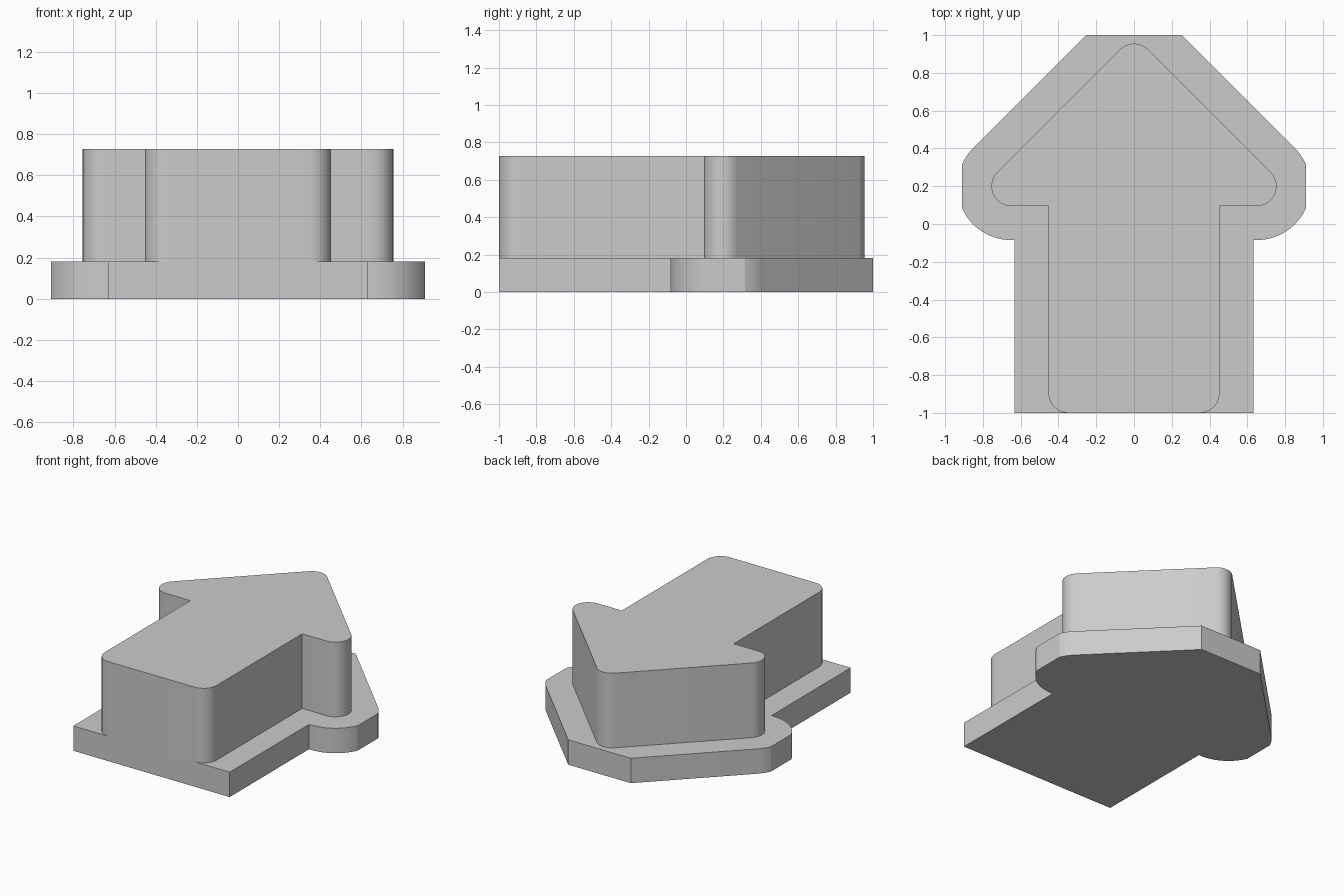
import bpy, bmesh
from math import radians, cos, sin, acos, degrees

cube = bpy.data.objects.get("Cube")
if cube:
    bpy.data.objects.remove(cube, do_unlink=True)

# One plain grey material
grey = bpy.data.materials.new("plain grey")
grey.use_nodes = True
colour = (0.6, 0.6, 0.6, 1)
grey.diffuse_color = colour
grey.node_tree.nodes["Principled BSDF"].inputs["Base Color"].default_value = colour

ROUND = 0.105          # corner radius of the raised arrow
MARGIN = 0.18          # rim of the base around the arrow
BASE_TOP, TOP = 0.182, 0.728
SHAFT = 0.453          # half width of the arrow shaft
WING = (0.65, 0.2)     # centre of the rounded wing corner
TIP = (0, 0.85)        # centre of the rounded tip


def arc(centre, radius, start, end, steps=10):
    angles = [radians(start + (end - start) * i / steps) for i in range(steps + 1)]
    return [(centre[0] + radius * cos(a), centre[1] + radius * sin(a)) for a in angles]


def prism(name, half, bottom, top):
    """Mirror the right-hand outline in x and extrude it upward."""
    outline = half + [(-x, y) for x, y in reversed(half) if x > 1e-5]
    bm = bmesh.new()
    face = bm.faces.new([bm.verts.new((x, y, bottom)) for x, y in outline])
    result = bmesh.ops.extrude_face_region(bm, geom=[face])
    raised = [v for v in result["geom"] if isinstance(v, bmesh.types.BMVert)]
    bmesh.ops.translate(bm, vec=(0, 0, top - bottom), verts=raised)
    bmesh.ops.recalc_face_normals(bm, faces=bm.faces)
    mesh = bpy.data.meshes.new(name)
    bm.to_mesh(mesh)
    bm.free()
    mesh.materials.append(grey)
    obj = bpy.data.objects.new(name, mesh)
    bpy.context.collection.objects.link(obj)
    bpy.ops.object.select_all(action="DESELECT")
    obj.select_set(True)
    bpy.context.view_layer.objects.active = obj
    bpy.ops.object.shade_smooth_by_angle(angle=radians(25))
    return obj


# Raised arrow: rounded shaft end, rounded wings and tip, sharp inner corners
shaft_corner = (SHAFT - ROUND, ROUND - 1)
arrow = arc(shaft_corner, ROUND, -90, 0)
arrow += [(SHAFT, WING[1] - ROUND)]
arrow += arc(WING, ROUND, -90, 45, 14)
arrow += arc(TIP, ROUND, 45, 90)
prism("raised_arrow", arrow, BASE_TOP, TOP)

# Base plate: wider outline, trimmed flat at both wings and at the tip
big = ROUND + MARGIN
trim = 0.91
cut = degrees(acos((trim - WING[0]) / big))
shaft_side = SHAFT + MARGIN
slope_end = WING[0] + WING[1] + big * 2 ** 0.5 - 1
base = [(shaft_side, -1), (shaft_side, WING[1] - big)]
base += arc(WING, big, -90, -cut, 14)
base += arc(WING, big, cut, 45, 5)
base += [(slope_end, 1)]
prism("base_plate", base, 0, BASE_TOP)
